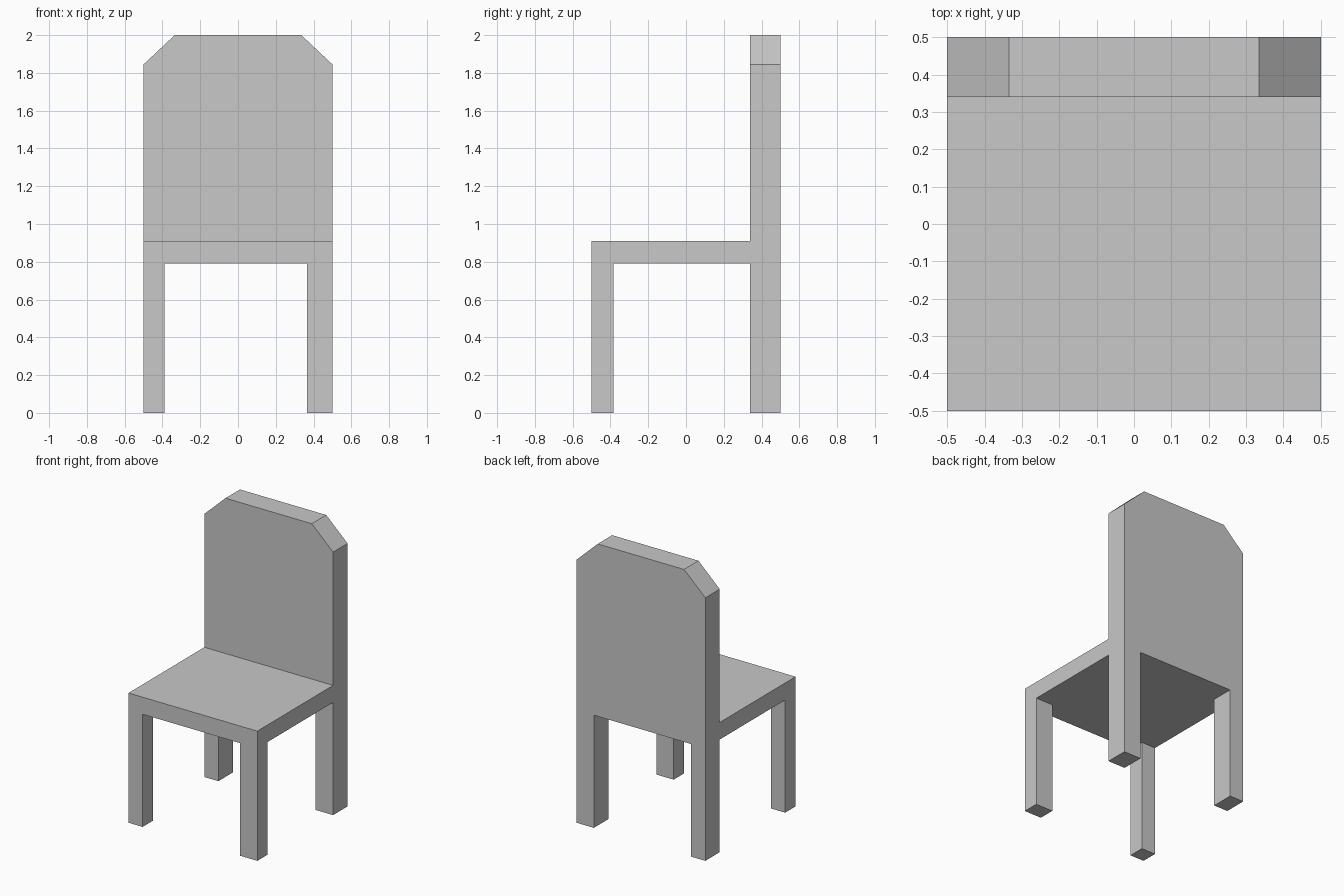
import bpy
import bmesh

default = bpy.data.objects.get("Cube")
if default:
    bpy.data.objects.remove(default, do_unlink=True)

# Single flat colour
grey = bpy.data.materials.new("plain grey")
grey.use_nodes = True
colour = (0.58, 0.58, 0.58, 1)
grey.diffuse_color = colour
grey.node_tree.nodes["Principled BSDF"].inputs["Base Color"].default_value = colour


def extrude_profile(name, profile, y_front, y_back):
    """Make a solid by extruding an x-z outline from y_front to y_back."""
    bm = bmesh.new()
    face = bm.faces.new([bm.verts.new((x, y_front, z)) for x, z in profile])
    result = bmesh.ops.extrude_face_region(bm, geom=[face])
    moved = [v for v in result["geom"] if isinstance(v, bmesh.types.BMVert)]
    bmesh.ops.translate(bm, verts=moved, vec=(0, y_back - y_front, 0))
    bmesh.ops.recalc_face_normals(bm, faces=bm.faces)
    mesh = bpy.data.meshes.new(name)
    bm.to_mesh(mesh)
    bm.free()
    mesh.materials.append(grey)
    obj = bpy.data.objects.new(name, mesh)
    bpy.context.collection.objects.link(obj)
    return obj


def box(name, x0, x1, y0, y1, z0, z1):
    return extrude_profile(name, [(x0, z0), (x1, z0), (x1, z1), (x0, z1)], y0, y1)


HALF = 0.5          # half of the seat's width and depth
UNDER = 0.79        # underside of the seat
SEAT_TOP = 0.91
BACK_FRONT = 0.34   # front face of the backrest

# Seat slab
box("seat", -HALF, HALF, -HALF, BACK_FRONT, UNDER, SEAT_TOP)

# Backrest with clipped top corners
right_edge = [(HALF, UNDER), (HALF, 1.845), (0.335, 2.0)]
outline = right_edge + [(-x, z) for x, z in reversed(right_edge)]
extrude_profile("backrest", outline, BACK_FRONT, HALF)

# Four legs: the left pair is slightly wider, the back pair deeper
for side, x0, x1 in (("right", -HALF, -0.39), ("left", 0.365, HALF)):
    for end, y0, y1 in (("front", -HALF, -0.385), ("back", BACK_FRONT, HALF)):
        box(f"{end}_{side}_leg", x0, x1, y0, y1, 0, UNDER)
